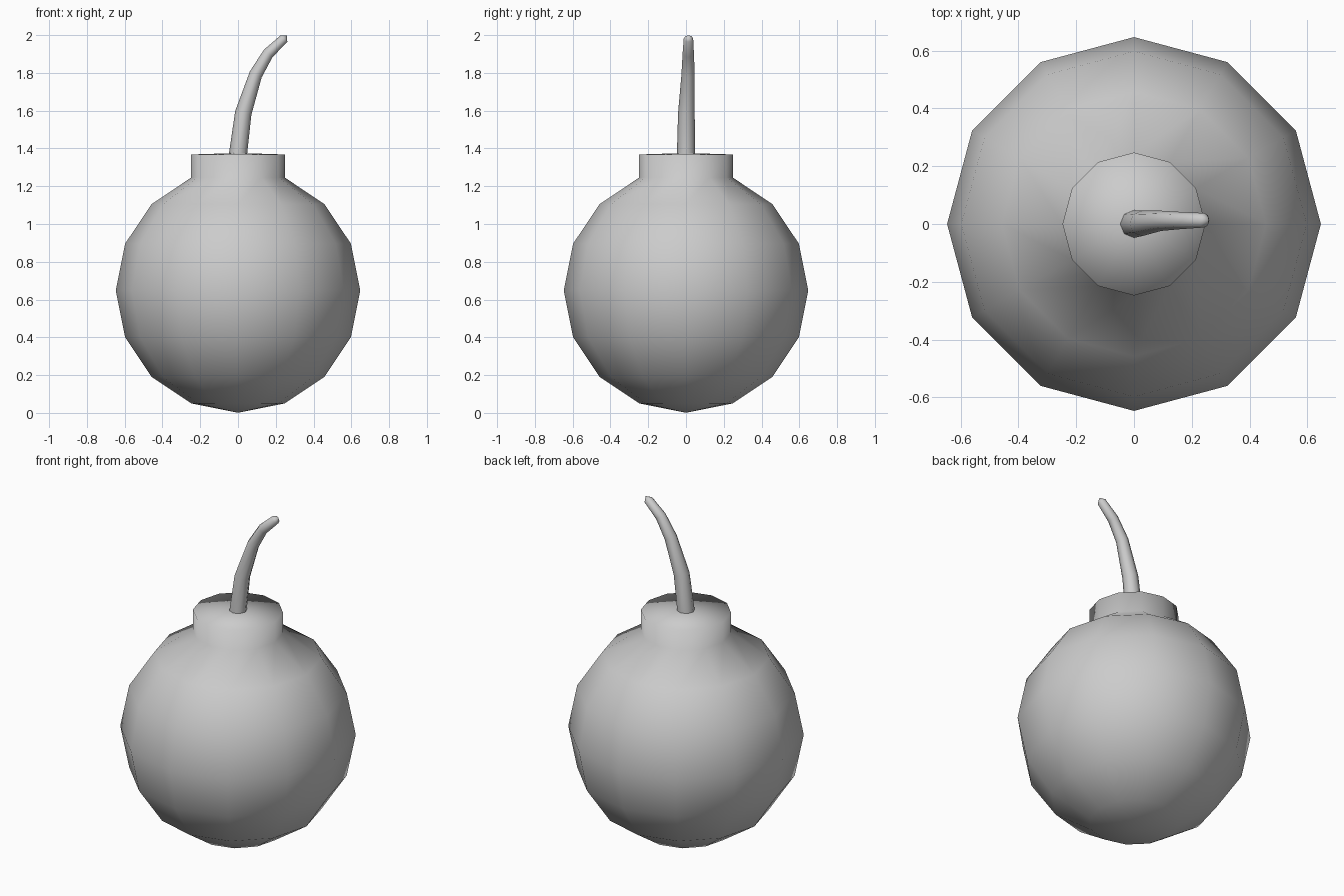
import bpy, bmesh, math
from mathutils import Vector

if "Cube" in bpy.data.objects:
    bpy.data.objects.remove(bpy.data.objects["Cube"])


def loft(name, rings, start=None, end=None):
    """Skin a list of vertex rings, closing the ends with a pole point."""
    bm = bmesh.new()
    loops = [[bm.verts.new(p) for p in ring] for ring in rings]
    n = len(loops[0])
    for a, b in zip(loops, loops[1:]):
        for i in range(n):
            j = (i + 1) % n
            bm.faces.new((a[i], a[j], b[j], b[i]))
    for pole, loop in ((start, loops[0]), (end, loops[-1])):
        if pole is not None:
            v = bm.verts.new(pole)
            for i in range(n):
                bm.faces.new((loop[i], loop[(i + 1) % n], v))
    bmesh.ops.recalc_face_normals(bm, faces=bm.faces)
    mesh = bpy.data.meshes.new(name)
    bm.to_mesh(mesh)
    bm.free()
    for p in mesh.polygons:
        p.use_smooth = True
    obj = bpy.data.objects.new(name, mesh)
    bpy.context.collection.objects.link(obj)
    return obj


def ring(center, radius, sides, u, v):
    return [center + radius * (u * math.cos(2 * math.pi * i / sides)
                               + v * math.sin(2 * math.pi * i / sides))
            for i in range(sides)]


X, Y = Vector((1, 0, 0)), Vector((0, 1, 0))

# Round body: 12 x 8 sphere whose top ring is pulled up into the collar
R, C = 0.647, 0.648
profile = [(R * math.sin(math.pi * k / 8), C - R * math.cos(math.pi * k / 8))
           for k in range(1, 8)]
profile.append((profile[-1][0], 1.368))
loft("body_with_collar",
     [ring(Vector((0, 0, z)), r, 12, X, Y) for r, z in profile],
     start=(0, 0, C - R), end=(0, 0, 1.376))

# Curved tapering fuse: x, y, z, radius, lean angle from vertical
path = [(0.0, 0.0, 1.34, 0.048, 0),
        (0.0, 0.0, 1.37, 0.048, 4),
        (0.028, 0.002, 1.588, 0.044, 14),
        (0.094, 0.011, 1.792, 0.035, 27),
        (0.160, 0.012, 1.903, 0.030, 40),
        (0.243, 0.013, 1.981, 0.025, 44)]
rings = []
for x, y, z, r, lean in path:
    a = math.radians(lean)
    rings.append(ring(Vector((x, y, z)), r, 8,
                      Vector((math.cos(a), 0, -math.sin(a))), Y))
loft("fuse", rings, start=(0, 0, 1.34), end=(0.259, 0.014, 1.999))
